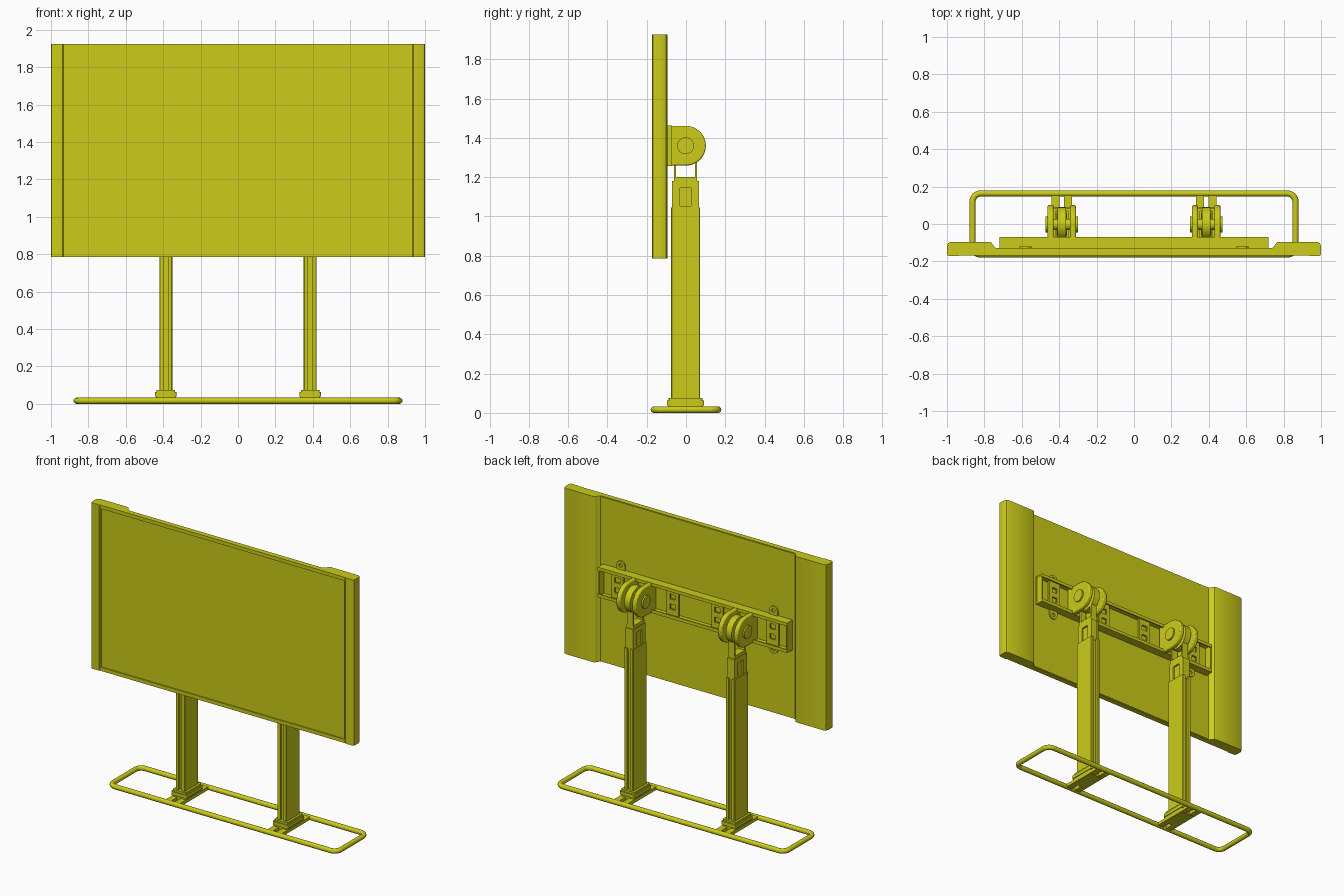
import bpy, bmesh, math

if "Cube" in bpy.data.objects:
    bpy.data.objects.remove(bpy.data.objects["Cube"])

mat = bpy.data.materials.new("yellow")
mat.diffuse_color = (0.6, 0.6, 0.01, 1)
mat.use_nodes = True
mat.node_tree.nodes["Principled BSDF"].inputs["Base Color"].default_value = mat.diffuse_color

AXES = {"x": lambda a, b, t: (t, a, b),
        "y": lambda a, b, t: (a, t, b),
        "z": lambda a, b, t: (a, b, t)}


def prism(name, loops, axis, lo, hi):
    """Extrude an outline (further loops are holes) along an axis."""
    bm = bmesh.new()
    place = AXES[axis]
    edges = []
    for loop in loops:
        vs = [bm.verts.new(place(a, b, lo)) for a, b in loop]
        if len(loops) == 1:
            bm.faces.new(vs)
        else:
            edges += [bm.edges.new((vs[i - 1], vs[i])) for i in range(len(vs))]
    if edges:
        bmesh.ops.triangle_fill(bm, use_beauty=True, edges=edges)
    new = bmesh.ops.extrude_face_region(bm, geom=bm.faces[:], use_keep_orig=True)
    verts = [g for g in new["geom"] if isinstance(g, bmesh.types.BMVert)]
    bmesh.ops.translate(bm, verts=verts, vec=place(0, 0, hi - lo))
    bmesh.ops.recalc_face_normals(bm, faces=bm.faces[:])
    me = bpy.data.meshes.new(name)
    bm.to_mesh(me)
    bm.free()
    me.shade_smooth()
    me.set_sharp_from_angle(angle=math.radians(30))
    me.materials.append(mat)
    ob = bpy.data.objects.new(name, me)
    bpy.context.collection.objects.link(ob)
    return ob


def rect(a0, a1, b0, b1, r=0.0, n=5):
    """Rectangle outline with optional rounded corners."""
    if r == 0:
        return [(a0, b0), (a1, b0), (a1, b1), (a0, b1)]
    pts = []
    for ca, cb, start in ((a1 - r, b1 - r, 0), (a0 + r, b1 - r, 90),
                          (a0 + r, b0 + r, 180), (a1 - r, b0 + r, 270)):
        pts += arc(ca, cb, r, start, start + 90, n)
    return pts


def arc(ca, cb, r, start, end, n):
    return [(ca + r * math.cos(math.radians(start + (end - start) * i / n)),
             cb + r * math.sin(math.radians(start + (end - start) * i / n)))
            for i in range(n + 1)]


def circle(ca, cb, r, n=32):
    return arc(ca, cb, r, 0, 360, n)[:-1]


# Screen panel, thin bezel and thick side frames
Z0, Z1 = 0.786, 1.925
prism("screen_panel", [rect(-0.93, 0.93, Z0 + 0.004, Z1 - 0.004)], "y", -0.160, -0.128)
prism("screen_bezel", [rect(-0.935, 0.935, Z0, Z1),
                       rect(-0.925, 0.925, Z0 + 0.025, Z1 - 0.025)], "y", -0.168, -0.132)
for s in (1, -1):
    outline = [(0.93, -0.166), (0.938, -0.172), (0.988, -0.172), (0.997, -0.167), (1.0, -0.158),
               (1.0, -0.118), (0.994, -0.102), (0.978, -0.095), (0.775, -0.095),
               (0.763, -0.099), (0.745, -0.124), (0.735, -0.130), (0.735, -0.14), (0.93, -0.14)]
    prism("side_frame", [[(s * x, y) for x, y in outline]], "z", Z0, Z1)

# Mounting rail: open channel with lips, end walls and pierced cross plates
R0, R1 = 1.257, 1.463
rail = [(-0.13, R0), (-0.07, R0), (-0.07, R0 + 0.022), (-0.078, R0 + 0.022),
        (-0.078, R0 + 0.01), (-0.122, R0 + 0.01)]
rail += [(y, R0 + R1 - z) for y, z in reversed(rail)]
prism("mount_rail", [rail], "x", -0.72, 0.72)
for s in (1, -1):
    prism("rail_end", [rect(-0.128, -0.072, R0 + 0.004, R1 - 0.004)],
          "x", *sorted((s * 0.708, s * 0.719)))
    for x in (0.17, 0.59):
        holes = [rect(s * x - 0.02, s * x + 0.02, z - 0.018, z + 0.018) for z in (1.325, 1.395)]
        prism("rail_plate", [rect(s * x - 0.045, s * x + 0.045, R0 + 0.008, R1 - 0.008)] + holes,
              "y", -0.108, -0.096)
    # Screw tabs above and below the rail
    for z, d in ((R1, 1), (R0, -1)):
        x, r = s * 0.58, 0.032
        tab = [(x + a, z + d * b) for a, b in
               arc(0, 0.028, r, 0, 180, 12) + [(-r, -0.01), (r, -0.01)]]
        prism("screw_tab", [tab, circle(x, z + d * 0.03, 0.013, 16)], "y", -0.13, -0.119)

# Two telescopic legs with tilt hinges
for s in (1, -1):
    cx = s * 0.386

    # Foot
    for off in (-0.034, 0.034):
        prism("foot_bar", [rect(cx + off - 0.021, cx + off + 0.021, -0.16, 0.16)], "z", 0.006, 0.028)
    prism("foot_plate", [rect(cx - 0.052, cx + 0.052, -0.09, 0.085, 0.006, 3)], "z", 0.004, 0.04)
    prism("foot_block", [rect(cx - 0.057, cx + 0.057, -0.097, 0.092, 0.008, 3)], "z", 0.038, 0.062)
    prism("foot_collar", [rect(cx - 0.05, cx + 0.05, -0.09, 0.085, 0.008, 3)], "z", 0.062, 0.075)

    # Outer column with a groove down its front and back
    q = [(0.011, 0.06), (0.011, 0.0745), (0.031, 0.0745), (0.035, 0.0705)]
    half = q + [(x, -y) for x, y in reversed(q)]
    loop = half + [(-x, -y) for x, y in half]
    prism("outer_column", [[(cx + x, y - 0.002) for x, y in loop]], "z", 0.07, 1.046)

    # Inner column: core with windowed side skins
    prism("inner_column", [rect(cx - 0.018, cx + 0.018, -0.068, 0.064)], "z", 1.03, 1.18)
    for a, b in ((-0.029, -0.017), (0.017, 0.029)):
        prism("inner_column_side", [rect(-0.07, 0.066, 1.03, 1.18),
                                    rect(-0.031, 0.026, 1.052, 1.146)], "x", cx + a, cx + b)

    # Fork rising into the hinge
    prism("fork_base", [rect(-0.062, 0.057, 1.175, 1.202)], "x", cx - 0.026, cx + 0.026)
    for a, b in ((-0.062, -0.05), (0.045, 0.057)):
        prism("fork_arm", [rect(a, b, 1.19, 1.35)], "x", cx - 0.022, cx + 0.022)

    # Hinge: central knuckle between two D-shaped ears, with a pivot through them
    prism("hinge_knuckle", [circle(0, 1.36, 0.088, 40)], "x", cx - 0.022, cx + 0.022)
    ear = [(-0.115, R0 + 0.002), *arc(0, 1.36, 0.101, -90, 90, 24), (-0.115, R1 - 0.002)]
    for d in (1, -1):
        ob = prism("hinge_ear", [ear], "x", *sorted((cx + d * 0.044, cx + d * 0.076)))
        bev = ob.modifiers.new("bevel", "BEVEL")
        bev.width, bev.segments = 0.007, 2
        prism("pivot_cap", [circle(-0.002, 1.36, 0.043)], "x",
              *sorted((cx + d * 0.07, cx + d * 0.086)))
    prism("pivot_pin", [circle(-0.002, 1.36, 0.03)], "x", cx - 0.07, cx + 0.07)
    prism("hinge_back_plate", [rect(cx - 0.076, cx + 0.076, R0, R1)], "y", -0.115, -0.098)

# Tubular base ring
cu = bpy.data.curves.new("base_ring", "CURVE")
cu.dimensions = "3D"
cu.bevel_depth, cu.bevel_resolution = 0.0165, 4
path = rect(-0.8635, 0.8635, -0.1635, 0.1635, 0.045, 8)
sp = cu.splines.new("POLY")
sp.points.add(len(path) - 1)
for p, (x, y) in zip(sp.points, path):
    p.co = (x, y, 0.0165, 1)
sp.use_cyclic_u = True
cu.materials.append(mat)
bpy.context.collection.objects.link(bpy.data.objects.new("base_ring", cu))
